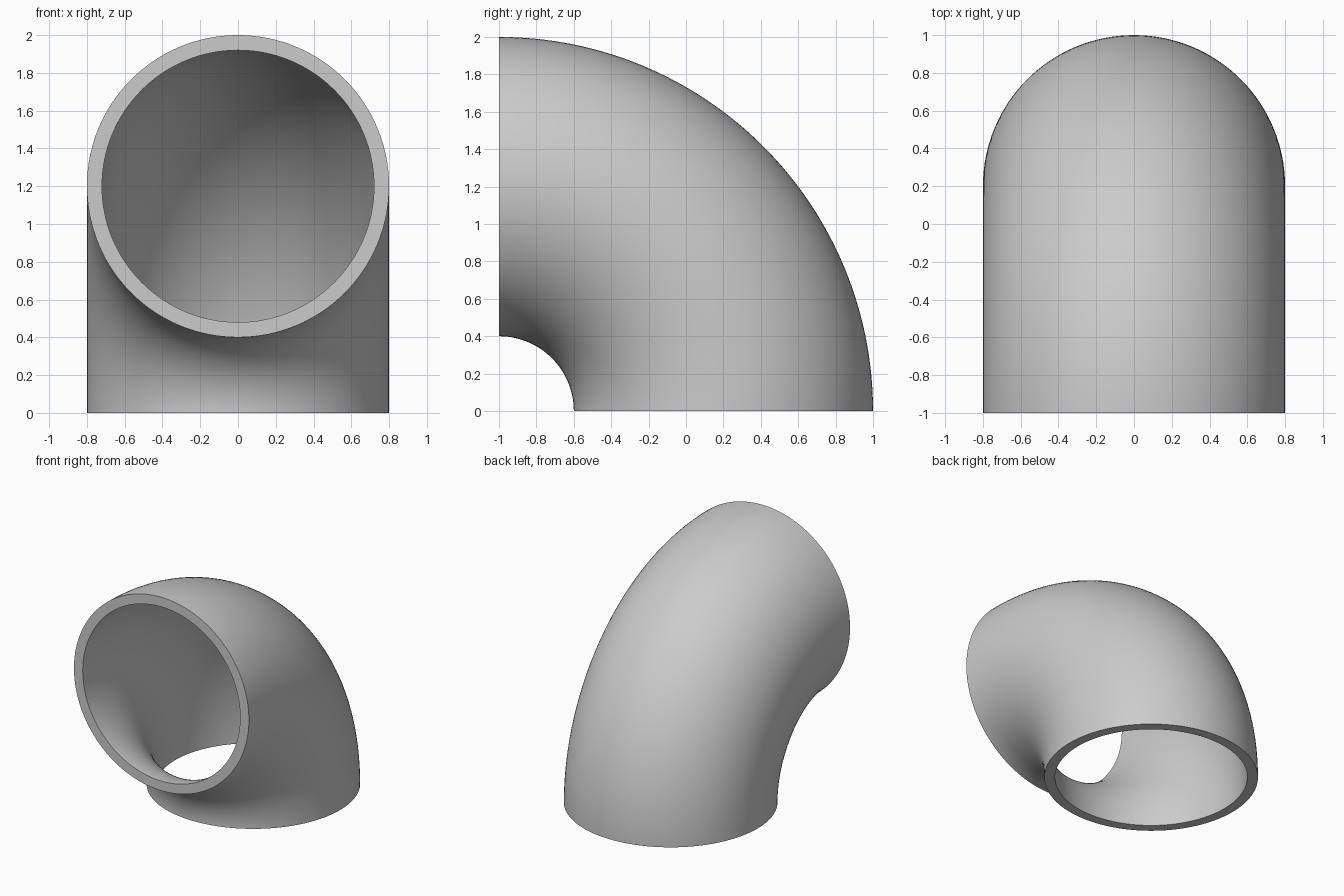
import bpy
import bmesh
from math import sin, cos, pi, radians

cube = bpy.data.objects.get("Cube")
if cube:
    bpy.data.objects.remove(cube, do_unlink=True)

BEND = 1.2      # centreline radius of the quarter bend
OUTER = 0.8     # outside radius of the pipe
INNER = 0.72    # bore radius
SIDES = 128
STEPS = 64

# Plain grey material
grey = bpy.data.materials.new("pipe grey")
grey.use_nodes = True
colour = (0.6, 0.6, 0.6, 1)
grey.diffuse_color = colour
grey.node_tree.nodes["Principled BSDF"].inputs["Base Color"].default_value = colour

bm = bmesh.new()


def ring(radius, turn):
    """Circle of the pipe section, swung about the bend axis."""
    verts = []
    for i in range(SIDES):
        a = 2 * pi * i / SIDES
        r = BEND + radius * cos(a)
        verts.append(bm.verts.new((radius * sin(a), r * cos(turn) - 1, r * sin(turn))))
    return verts


def bridge(a, b):
    for i in range(SIDES):
        j = (i + 1) % SIDES
        bm.faces.new((a[i], a[j], b[j], b[i]))


# Outer wall and bore, swept through a quarter turn
turns = [pi / 2 * s / STEPS for s in range(STEPS + 1)]
outer = [ring(OUTER, t) for t in turns]
inner = [ring(INNER, t) for t in turns]
for wall in (outer, inner):
    for a, b in zip(wall, wall[1:]):
        bridge(a, b)

# Flat end rims
for end in (0, -1):
    bridge(outer[end], inner[end])

bmesh.ops.recalc_face_normals(bm, faces=bm.faces)
mesh = bpy.data.meshes.new("elbow_pipe")
bm.to_mesh(mesh)
bm.free()
mesh.materials.append(grey)

pipe = bpy.data.objects.new("elbow_pipe", mesh)
bpy.context.collection.objects.link(pipe)
bpy.context.view_layer.objects.active = pipe
pipe.select_set(True)
bpy.ops.object.shade_smooth_by_angle(angle=radians(30))
